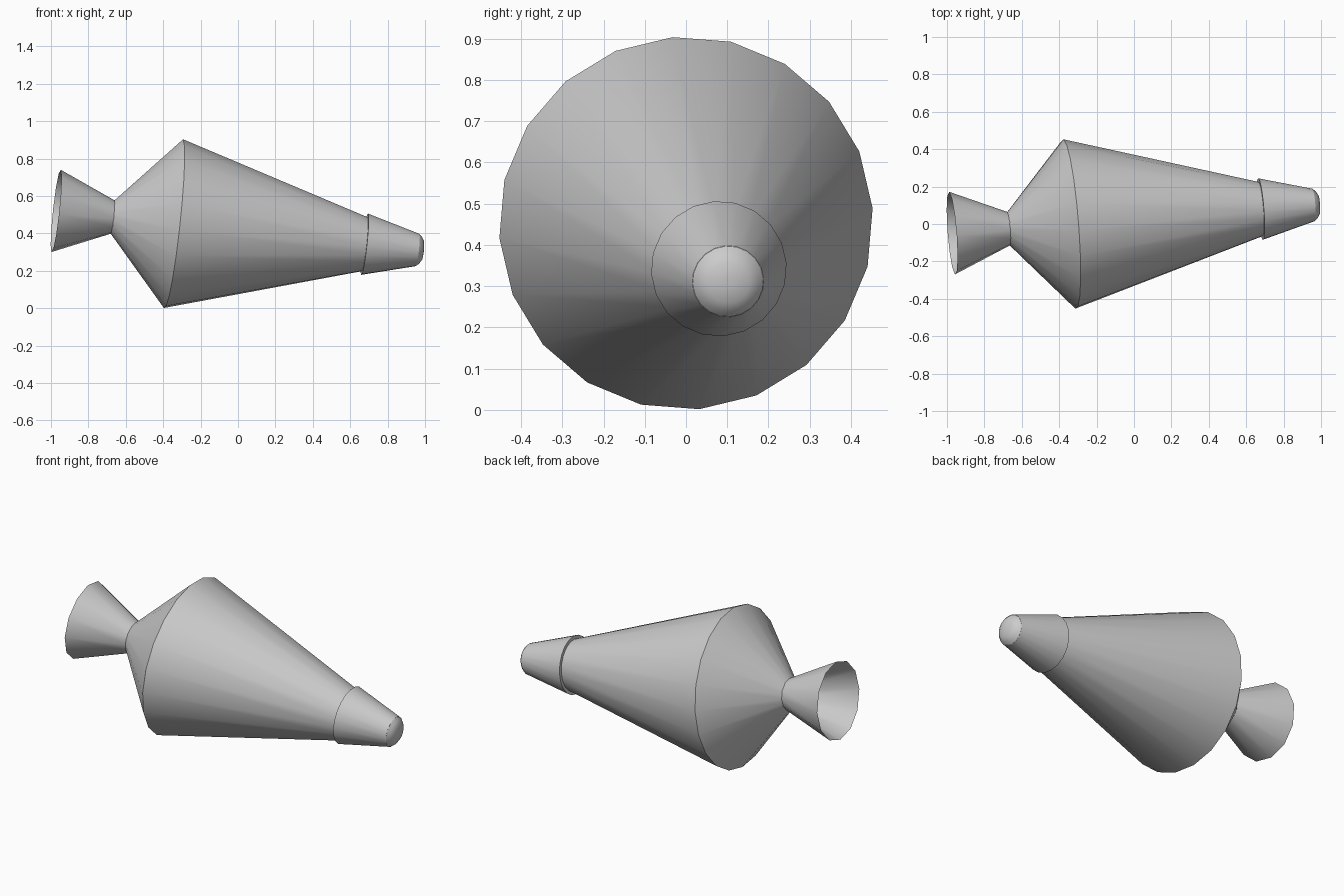
import bpy, bmesh, math
from mathutils import Vector, Matrix

if "Cube" in bpy.data.objects:
    bpy.data.objects.remove(bpy.data.objects["Cube"])

# Tilted axis through the widest ring of the hull
AXIS = Vector((1, 0.078, -0.108)).normalized()
SIDE = (Vector((0, 1, 0)) - AXIS * AXIS.y).normalized()
FRAME = Matrix((SIDE, AXIS.cross(SIDE), AXIS)).transposed().to_4x4()
FRAME.translation = (-0.345, 0.0, 0.4525)


def lathe(name, profile, sides, caps=(True, True), phase=4.1):
    """Revolve (distance along axis, radius) points into a smooth part."""
    bm = bmesh.new()
    rings = []
    for t, r in profile:
        ring = []
        for i in range(sides):
            a = math.radians(phase) + 2 * math.pi * i / sides
            ring.append(bm.verts.new((r * math.cos(a), r * math.sin(a), t)))
        rings.append(ring)
    for low, high in zip(rings, rings[1:]):
        for i in range(sides):
            j = (i + 1) % sides
            bm.faces.new((low[i], low[j], high[j], high[i]))
    if caps[0]:
        bm.faces.new(rings[0][::-1])
    if caps[1]:
        bm.faces.new(rings[-1])
    mesh = bpy.data.meshes.new(name)
    bm.to_mesh(mesh)
    bm.free()
    obj = bpy.data.objects.new(name, mesh)
    obj.matrix_world = FRAME
    bpy.context.collection.objects.link(obj)
    bpy.ops.object.select_all(action='DESELECT')
    obj.select_set(True)
    bpy.context.view_layer.objects.active = obj
    bpy.ops.object.shade_smooth_by_angle(angle=math.radians(35))
    return obj


# Main hull: short rear cone and long front cone
lathe("hull", [(-0.33, 0.088), (0.0, 0.455), (1.04, 0.143)], 20)
# Open exhaust bell
lathe("exhaust_bell", [(-0.633, 0.222), (-0.328, 0.09)], 12, caps=(False, False))
# Stepped front section
lathe("front_section", [(1.031, 0.165), (1.317, 0.087)], 20)
# Rounded tip
lathe("nose_tip", [(1.316, 0.087), (1.332, 0.073), (1.346, 0.05), (1.350, 0.012)], 20,
      caps=(False, True))
